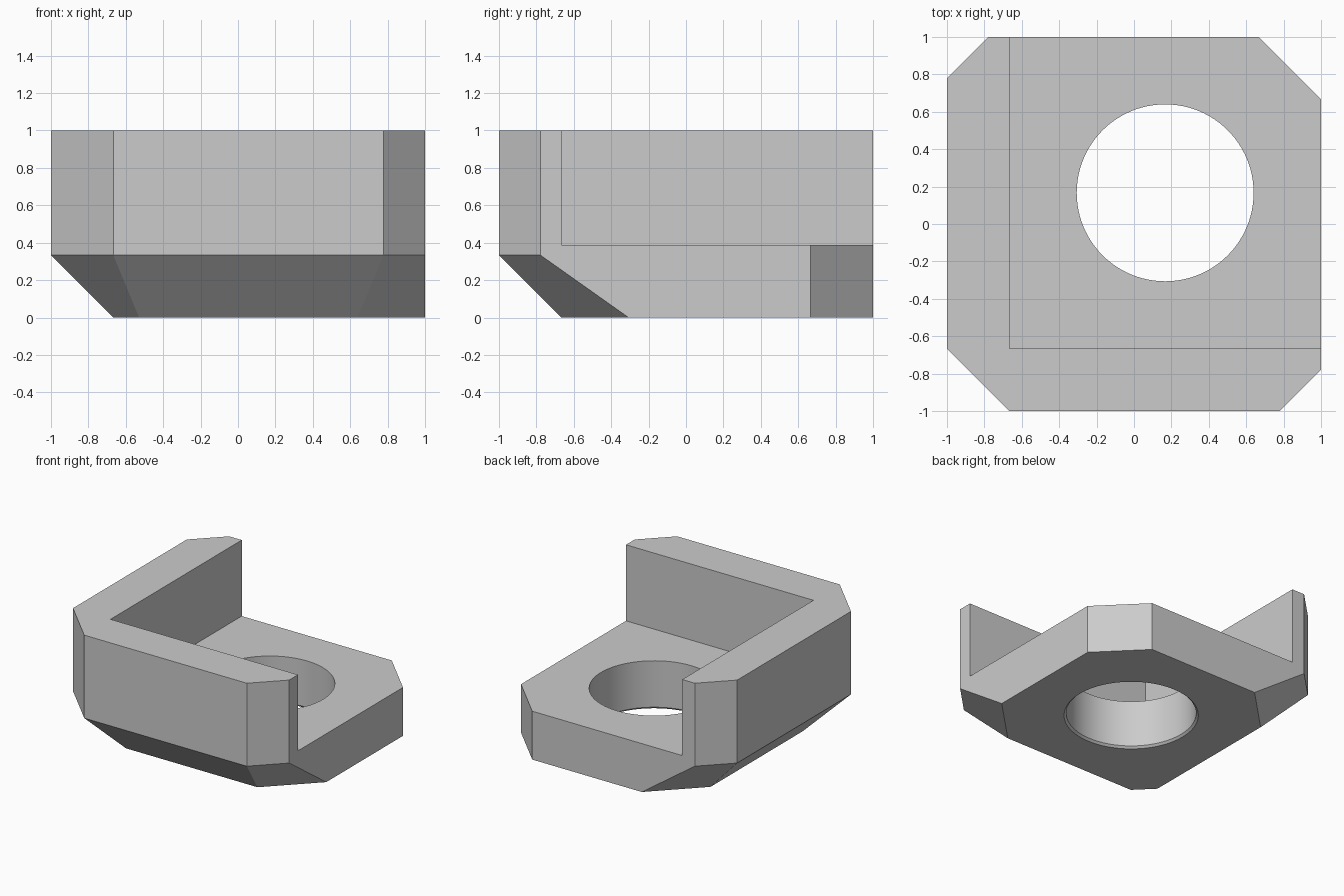
import bpy
import bmesh
from math import cos, sin, pi, radians

default = bpy.data.objects.get("Cube")
if default:
    bpy.data.objects.remove(default, do_unlink=True)

T = 1 / 3        # wall thickness and lower bevel size
FLOOR = 0.389    # height of the base plate
HOLE_R = 0.473
LIP = 0.016      # flare at the lower rim of the hole

grey = bpy.data.materials.new("plain grey")
grey.use_nodes = True
colour = (0.6, 0.6, 0.6, 1)
grey.diffuse_color = colour
grey.node_tree.nodes["Principled BSDF"].inputs["Base Color"].default_value = colour


def loft(name, rings):
    """Closed solid through rings of (points, z), all with equal point counts."""
    bm = bmesh.new()
    loops = [[bm.verts.new((x, y, z)) for x, y in pts] for pts, z in rings]
    n = len(loops[0])
    bm.faces.new(loops[0][::-1])
    bm.faces.new(loops[-1])
    for low, high in zip(loops, loops[1:]):
        for i in range(n):
            j = (i + 1) % n
            bm.faces.new((low[i], low[j], high[j], high[i]))
    bmesh.ops.recalc_face_normals(bm, faces=bm.faces)
    mesh = bpy.data.meshes.new(name)
    bm.to_mesh(mesh)
    bm.free()
    mesh.materials.append(grey)
    obj = bpy.data.objects.new(name, mesh)
    bpy.context.collection.objects.link(obj)
    return obj


def mirrored(half):
    """Outline symmetric about the x = y diagonal."""
    return half + [(y, x) for x, y in reversed(half)]


def circle(r, centre=T / 2, n=96):
    return [(centre + r * cos(2 * pi * i / n), centre + r * sin(2 * pi * i / n))
            for i in range(n)]


def cut(target, cutter):
    cutter.hide_render = True
    mod = target.modifiers.new("cut", 'BOOLEAN')
    mod.operation = 'DIFFERENCE'
    mod.solver = 'EXACT'
    mod.object = cutter
    bpy.ops.object.select_all(action='DESELECT')
    bpy.context.view_layer.objects.active = target
    target.select_set(True)
    bpy.ops.object.modifier_apply(modifier=mod.name)
    bpy.data.objects.remove(cutter, do_unlink=True)


# Body: octagonal block, bevelled below on the walled sides
outline = mirrored([(T - 1, -1), (0.778, -1), (1, -0.778), (1, 1 - T)])
foot = mirrored([(-0.529, T - 1), (0.64, T - 1), (1, -0.307), (1, 1 - T)])
bracket = loft("corner_bracket", [(foot, 0), (outline, T), (outline, 1)])

# Pocket leaving two upright walls above the base plate
square = [(T - 1, T - 1), (1.2, T - 1), (1.2, 1.2), (T - 1, 1.2)]
cut(bracket, loft("pocket_cutter", [(square, FLOOR), (square, 1.2)]))

# Round hole with a flared lower rim
cut(bracket, loft("hole_cutter", [
    (circle(HOLE_R + LIP + 0.1), -0.1),
    (circle(HOLE_R), LIP),
    (circle(HOLE_R), 0.8)]))

# Smooth bore, crisp edges elsewhere
bpy.ops.object.select_all(action='DESELECT')
bpy.context.view_layer.objects.active = bracket
bracket.select_set(True)
bpy.ops.object.shade_smooth_by_angle(angle=radians(20))
